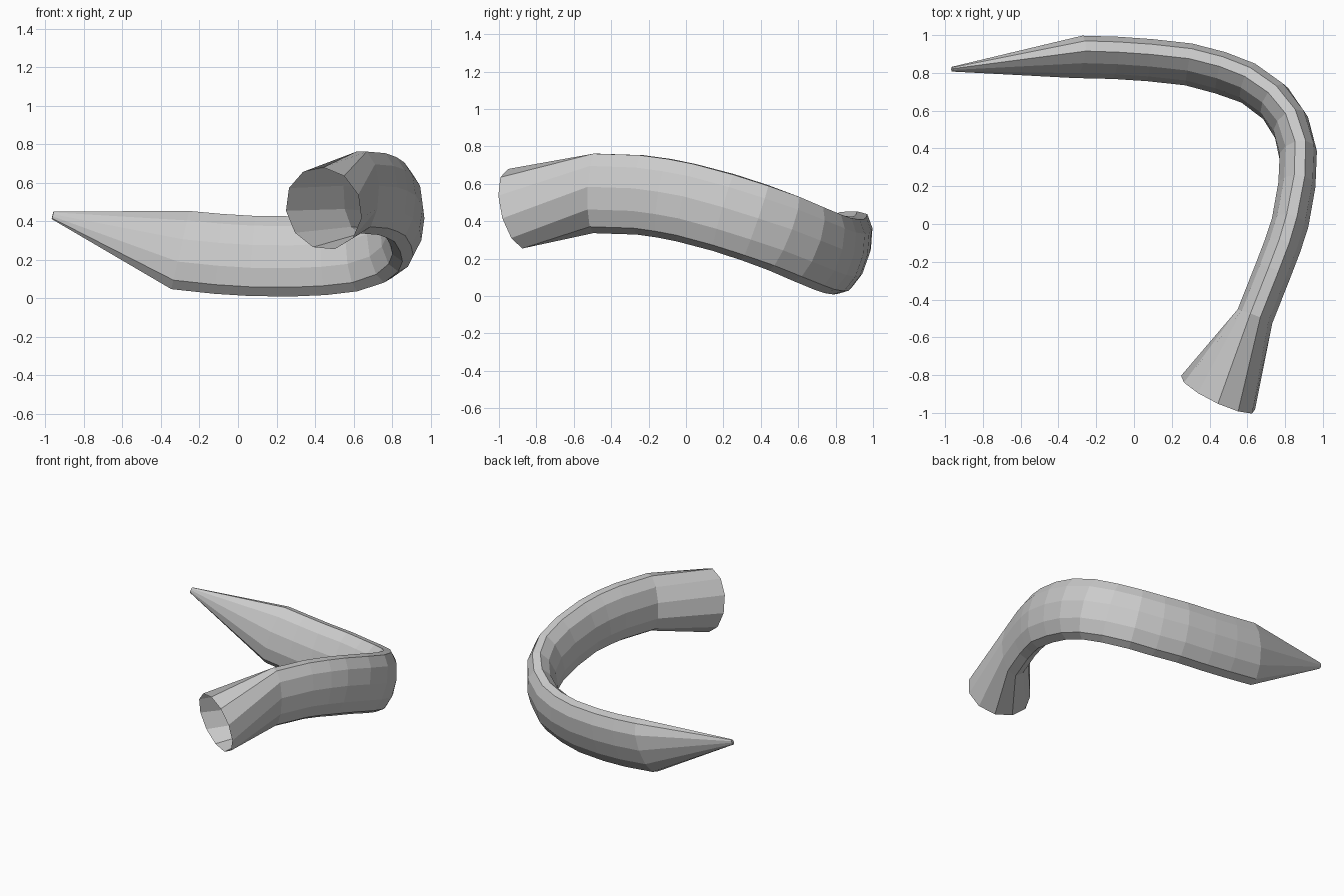
import bpy, bmesh
from math import sin, cos, pi
from mathutils import Vector

if "Cube" in bpy.data.objects:
    bpy.data.objects.remove(bpy.data.objects["Cube"])

SIDES = 11
UP = Vector((0, 0, 1))

# centre path of the curved flattened body
path = [Vector(p) for p in (
    (.64, -.49, .553), (.735, -.25, .545), (.785, -.12, .527), (.825, 0, .503),
    (.86, .2, .45), (.868, .37, .395), (.83, .52, .34), (.745, .645, .285),
    (.61, .745, .243), (.46, .80, .224), (.29, .845, .217), (.08, .868, .219),
    (-.10, .88, .23), (-.30, .885, .25))]
HALF_W, HALF_H = .1, .217


def ring(bm, c, w, h):
    """Eleven-sided elliptical section, flat side toward h."""
    angles = [(i + .5) * 2 * pi / SIDES for i in range(SIDES)]
    return [bm.verts.new(c + w * sin(a) + h * cos(a)) for a in angles]


def frame(tangent, lean):
    """Outward and upward axes across the path, tipped outward by lean."""
    out = tangent.cross(UP).normalized()
    up = out.cross(tangent).normalized()
    return out * cos(lean) - up * sin(lean), up * cos(lean) + out * sin(lean)


bm = bmesh.new()

# open round base
rings = [ring(bm, Vector((.445, -.9, .465)),
              Vector((.19, -.072, -.079)), Vector((.055, -.075, .2)))]

# flattened body, leaning outward towards the far end
last = len(path) - 1
for i, c in enumerate(path):
    t = path[min(i + 1, last)] - path[max(i - 1, 0)]
    if i == last:
        t = Vector((-.97, 0, .22))
    out, up = frame(t, .28 * min(1, max(0, (i - 3) / 6)))
    rings.append(ring(bm, c, out * HALF_W, up * HALF_H))

# small pointed tip
out, up = frame(Vector((-.95, -.1, .25)), .28)
rings.append(ring(bm, Vector((-.963, .82, .43)), out * .012, up * .021))

# skin between sections
for a, b in zip(rings, rings[1:]):
    for i in range(SIDES):
        j = (i + 1) % SIDES
        bm.faces.new((a[i], a[j], b[j], b[i]))
bm.faces.new(rings[-1])
bmesh.ops.recalc_face_normals(bm, faces=bm.faces)

mesh = bpy.data.meshes.new("curved_horn")
bm.to_mesh(mesh)
bm.free()
bpy.context.collection.objects.link(bpy.data.objects.new("curved_horn", mesh))
